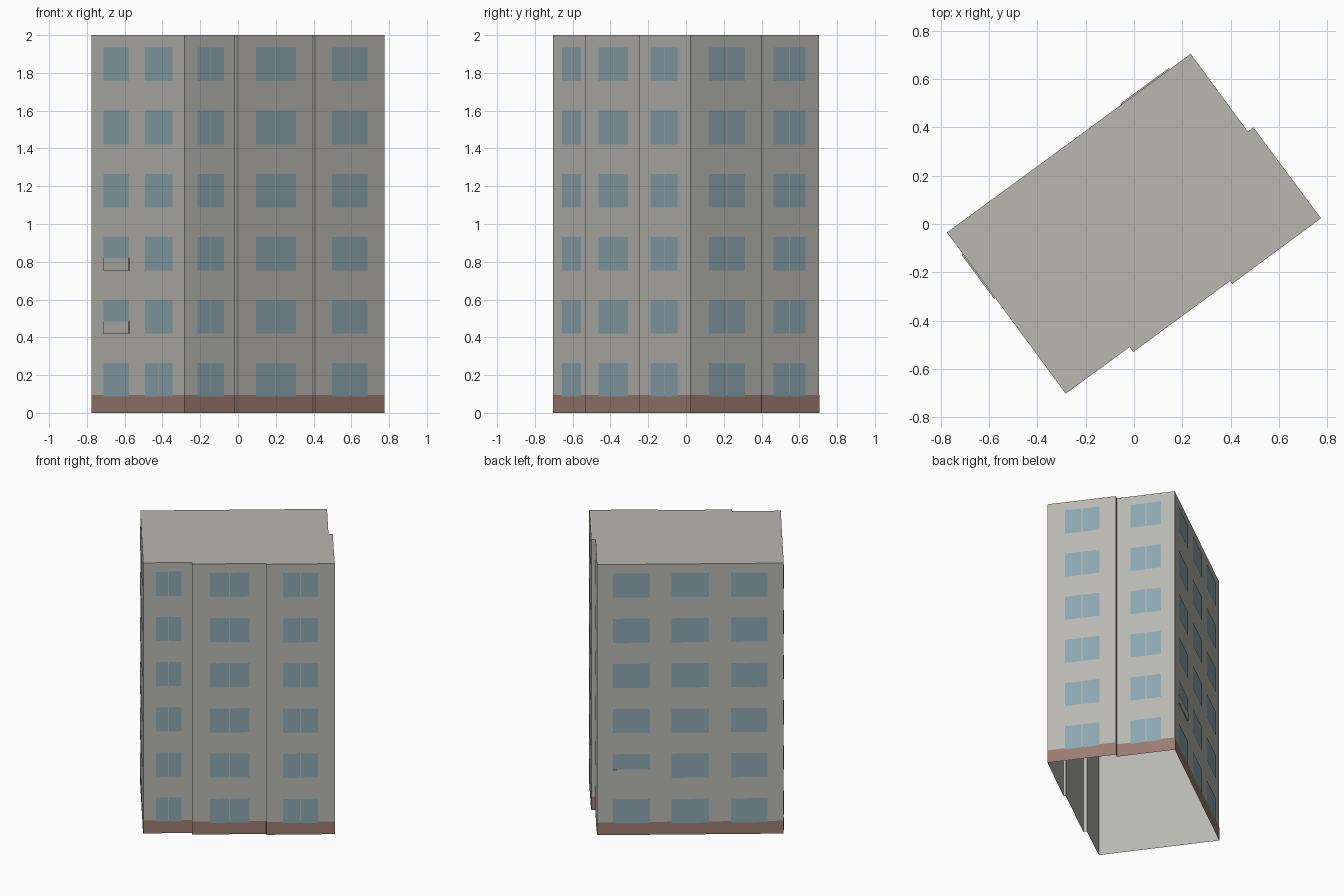
import bpy
import bmesh
from mathutils import Vector

cube = bpy.data.objects.get("Cube")
if cube:
    bpy.data.objects.remove(cube, do_unlink=True)


def material(name, color):
    m = bpy.data.materials.new(name)
    m.use_nodes = True
    m.diffuse_color = color
    m.node_tree.nodes["Principled BSDF"].inputs["Base Color"].default_value = color
    return m


WALL = material("warm grey wall", (0.48, 0.475, 0.44, 1))
GLASS = material("blue grey glass", (0.26, 0.38, 0.43, 1))
BRICK = material("brown plinth", (0.33, 0.20, 0.16, 1))

HEIGHT = 2.0
PLINTH = 0.095
FLOORS = 6
PITCH = 0.334
SILL = 0.086
WINDOW = 0.178
PANEL = 0.065

# Footprint, counter-clockwise from the west corner
west, south = (-0.775, -0.035), (-0.283, -0.703)
front_1_end, front_2_start = (-0.018, -0.51), (-0.004, -0.531)
front_2_end, front_3_start = (0.398, -0.236), (0.407, -0.248)
east = (0.775, 0.024)
side_1_end, side_2_start = (0.495, 0.40), (0.472, 0.383)
north = (0.235, 0.705)
outline = [Vector(p) for p in (west, south, front_1_end, front_2_start,
                               front_2_end, front_3_start, east,
                               side_1_end, side_2_start, north)]
walls = [(a, outline[(i + 1) % len(outline)]) for i, a in enumerate(outline)]


def make_object(name, bm, mat):
    mesh = bpy.data.meshes.new(name)
    bm.to_mesh(mesh)
    bm.free()
    mesh.materials.append(mat)
    obj = bpy.data.objects.new(name, mesh)
    bpy.context.collection.objects.link(obj)
    return obj


def plate(bm, wall, u0, u1, z0, z1, out):
    """Rectangle on a wall, between two fractions of its length."""
    a, b = wall
    along = b - a
    normal = Vector((along.y, -along.x)).normalized() * out
    p, q = a + along * u0 + normal, a + along * u1 + normal
    return bm.faces.new([bm.verts.new((v.x, v.y, z)) for v, z in
                         ((p, z0), (q, z0), (q, z1), (p, z1))])


# Body: walls and roof, open underneath
bm = bmesh.new()
roof = bm.faces.new([bm.verts.new((p.x, p.y, HEIGHT)) for p in outline])
low = [bm.verts.new((p.x, p.y, 0)) for p in outline]
high = list(roof.verts)
for i in range(len(low)):
    j = (i + 1) % len(low)
    bm.faces.new((low[i], low[j], high[j], high[i]))
make_object("building_body", bm, WALL)

# Plinth band
bm = bmesh.new()
for wall in walls:
    plate(bm, wall, 0, 1, 0, PLINTH, 0.0015)
make_object("plinth_band", bm, BRICK)

# Window columns: name, wall, start, end, split panes, floors with a parapet
columns = [
    ("west_outer", 0, 0.132, 0.407, False, (1, 2)),
    ("west_inner", 0, 0.58, 0.874, False, ()),
    ("front_first", 1, 0.257, 0.777, True, ()),
    ("front_middle", 3, 0.241, 0.769, True, ()),
    ("front_last", 5, 0.24, 0.755, True, ()),
    ("east_first", 6, 0.255, 0.76, True, ()),
    ("east_last", 8, 0.24, 0.767, True, ()),
    ("back_first", 9, 0.086, 0.285, False, (1,)),
    ("back_middle", 9, 0.40, 0.60, False, ()),
    ("back_last", 9, 0.717, 0.914, False, ()),
]
for name, index, u0, u1, split, parapets in columns:
    wall = walls[index]
    gap = 0.003 / (wall[1] - wall[0]).length
    mid = (u0 + u1) / 2
    bm = bmesh.new()
    for floor in range(FLOORS):
        z0 = SILL + floor * PITCH
        z1 = z0 + WINDOW
        if floor in parapets:
            z0 += PANEL
        if split or (name == "west_inner" and floor == 0):
            plate(bm, wall, u0, mid - gap, z0, z1, 0.003)
            plate(bm, wall, mid + gap, u1, z0, z1, 0.003)
        else:
            plate(bm, wall, u0, u1, z0, z1, 0.003)
    make_object(name + "_windows", bm, GLASS)

    # Thin parapet panels below the shortened windows
    for floor in parapets:
        z0 = SILL + floor * PITCH
        bm = bmesh.new()
        face = plate(bm, wall, u0, u1, z0, z0 + PANEL, 0.0)
        a, b = wall
        normal = Vector((b.y - a.y, a.x - b.x, 0)).normalized()
        ext = bmesh.ops.extrude_face_region(bm, geom=[face])
        moved = [v for v in ext["geom"] if isinstance(v, bmesh.types.BMVert)]
        bmesh.ops.translate(bm, verts=moved, vec=normal * 0.006)
        bmesh.ops.recalc_face_normals(bm, faces=bm.faces)
        make_object(f"{name}_parapet_{floor}", bm, WALL)
